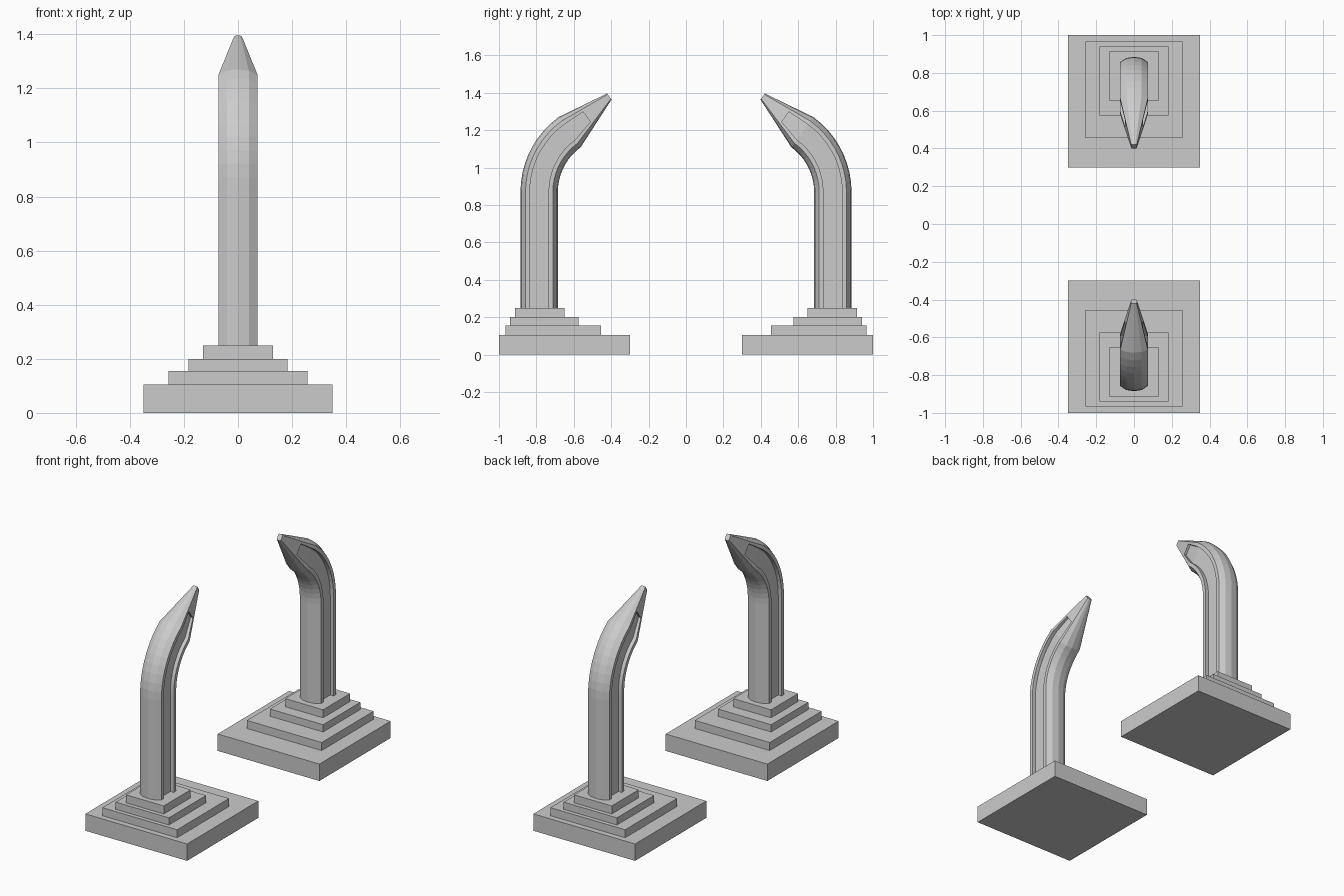
import bpy, bmesh
from math import sin, cos, pi, radians

if "Cube" in bpy.data.objects:
    bpy.data.objects.remove(bpy.data.objects["Cube"])

CY, CZ, R = -0.39, 0.87, 0.395      # bend centre and centre-line radius
BEND = radians(54)


def new_object(name, bm):
    bmesh.ops.recalc_face_normals(bm, faces=bm.faces)
    mesh = bpy.data.meshes.new(name)
    bm.to_mesh(mesh)
    bm.free()
    obj = bpy.data.objects.new(name, mesh)
    bpy.context.collection.objects.link(obj)
    return obj


def stations(start_z, tip):
    """Path stations (y, z, angle, scale): shaft, bend, then part of the taper."""
    out = [(CY - R, start_z, 0, 1)]
    for i in range(10):
        a = BEND * i / 9
        out.append((CY - R * cos(a), CZ + R * sin(a), a, 1))
    y, z, a, s = out[-1]
    out.append((y + (-0.41 - y) * tip, z + (1.38 - z) * tip, a, 1 - 0.8 * tip))
    return out


def sweep(bm, profile, path):
    """Sweep a profile of (outward, sideways) points along the stations."""
    rings = []
    for y, z, a, s in path:
        rings.append([bm.verts.new((x * s, y - n * s * cos(a), z + n * s * sin(a)))
                      for n, x in profile])
    k = len(profile)
    for r0, r1 in zip(rings, rings[1:]):
        for i in range(k):
            j = (i + 1) % k
            bm.faces.new((r0[i], r0[j], r1[j], r1[i]))
    bm.faces.new(rings[0])
    bm.faces.new(rings[-1])


parts = []

# Stepped plinth: half width, y range, z range
tiers = [(0.35, -1.0, -0.30, 0.0, 0.105), (0.257, -0.965, -0.455, 0.105, 0.155),
         (0.183, -0.94, -0.575, 0.155, 0.20), (0.13, -0.915, -0.65, 0.20, 0.25)]
for i, (w, y0, y1, z0, z1) in enumerate(tiers):
    bm = bmesh.new()
    bmesh.ops.create_cube(bm, size=1)
    bmesh.ops.scale(bm, vec=(2 * w, y1 - y0, z1 - z0), verts=bm.verts)
    bmesh.ops.translate(bm, vec=(0, (y0 + y1) / 2, (z0 + z1) / 2), verts=bm.verts)
    parts.append(new_object(f"plinth_step_{i + 1}", bm))

# Curved pillar with a pointed end
half = [(0.1, 0), (0.094, 0.04), (0.073, 0.073), (-0.073, 0.073), (-0.094, 0.04), (-0.1, 0)]
profile = half + [(n, -x) for n, x in half[-2:0:-1]]
bm = bmesh.new()
sweep(bm, profile, stations(0.25, 1))
pillar = new_object("curved_pillar", bm)
parts.append(pillar)

# Recessed side channels, cut on both flanks
bm = bmesh.new()
for side in (1, -1):
    groove = [(0.05, 0.05), (0.05, 0.1), (-0.05, 0.1), (-0.05, 0.05)]
    sweep(bm, [(n, side * x) for n, x in groove], stations(0.2, 0.43))
cutter = new_object("channel_cutter", bm)
cutter.hide_render = True
mod = pillar.modifiers.new("channels", 'BOOLEAN')
mod.operation = 'DIFFERENCE'
mod.solver = 'EXACT'
mod.object = cutter
bpy.context.view_layer.objects.active = pillar
bpy.ops.object.modifier_apply(modifier=mod.name)
bpy.data.objects.remove(cutter)

# Opposite pillar and plinth
for obj in parts:
    twin = obj.copy()
    twin.name = "rear_" + obj.name
    twin.rotation_euler.z = pi
    bpy.context.collection.objects.link(twin)
    obj.name = "front_" + obj.name
